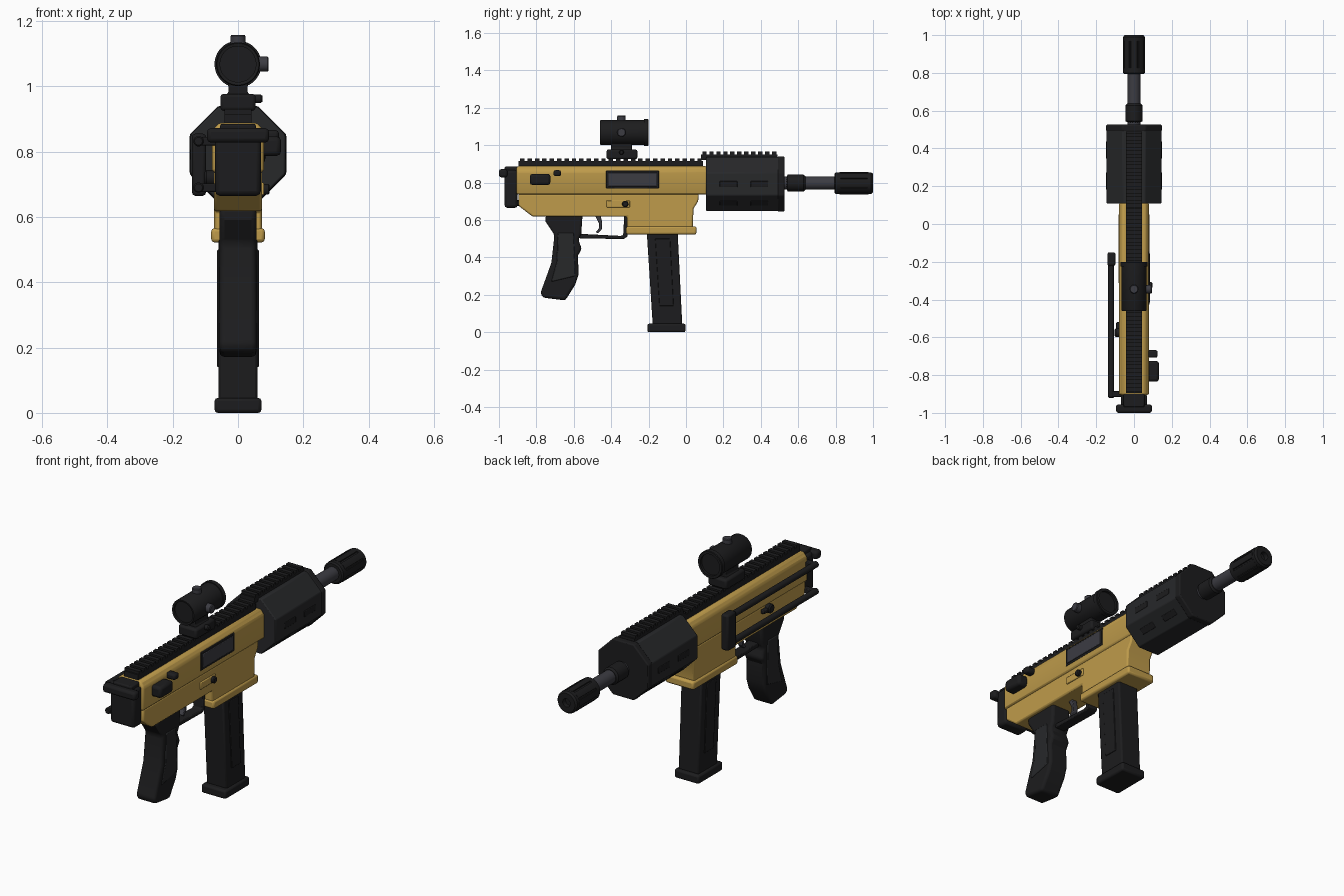
import bpy, bmesh, math
from mathutils import Vector, Matrix

if "Cube" in bpy.data.objects:
    bpy.data.objects.remove(bpy.data.objects["Cube"])


def material(name, r, g, b):
    m = bpy.data.materials.new(name)
    m.diffuse_color = (r, g, b, 1)
    m.use_nodes = True
    m.node_tree.nodes["Principled BSDF"].inputs["Base Color"].default_value = m.diffuse_color
    return m


TAN = material("tan", 0.52, 0.33, 0.07)
BLACK = material("black", 0.012, 0.012, 0.013)
DARK = material("dark_polymer", 0.02, 0.021, 0.023)
STEEL = material("steel", 0.045, 0.045, 0.055)


def finish(bm, name, mat, bevel=0.0, segs=2):
    bmesh.ops.recalc_face_normals(bm, faces=bm.faces)
    me = bpy.data.meshes.new(name)
    bm.to_mesh(me)
    bm.free()
    ob = bpy.data.objects.new(name, me)
    bpy.context.collection.objects.link(ob)
    me.materials.append(mat)
    if bevel:
        b = ob.modifiers.new("bevel", 'BEVEL')
        b.width, b.segments, b.limit_method = bevel, segs, 'ANGLE'
        b.angle_limit = math.radians(35)
    bpy.ops.object.select_all(action='DESELECT')
    bpy.context.view_layer.objects.active = ob
    ob.select_set(True)
    bpy.ops.object.shade_smooth_by_angle(angle=math.radians(32))
    return ob


def prism(name, pts, a, b, mat, axis='X', bevel=0.008, segs=2):
    """Extrude a (y,z) outline along x, or an (x,z) outline along y."""
    bm = bmesh.new()
    def put(p, t): return (t, p[0], p[1]) if axis == 'X' else (p[0], t, p[1])
    lo = [bm.verts.new(put(p, a)) for p in pts]
    hi = [bm.verts.new(put(p, b)) for p in pts]
    bm.faces.new(lo)
    bm.faces.new(hi)
    for i in range(len(pts)):
        j = (i + 1) % len(pts)
        bm.faces.new((lo[i], lo[j], hi[j], hi[i]))
    return finish(bm, name, mat, bevel, segs)


def box(name, x, y, z, mat, bevel=0.006):
    return prism(name, [(y[0], z[0]), (y[1], z[0]), (y[1], z[1]), (y[0], z[1])],
                 x[0], x[1], mat, bevel=bevel)


def lathe(name, prof, origin, axis, mat, n=24):
    """Revolve (distance, radius) pairs about an axis through origin."""
    bm = bmesh.new()
    m = Matrix.Translation(origin) @ Vector((0, 0, 1)).rotation_difference(Vector(axis)).to_matrix().to_4x4()
    rings = [[bm.verts.new(m @ Vector((r * math.cos(2 * math.pi * (i + .5) / n),
                                       r * math.sin(2 * math.pi * (i + .5) / n), d)))
              for i in range(n)] for d, r in prof]
    for p, q in zip(rings, rings[1:]):
        for i in range(n):
            j = (i + 1) % n
            bm.faces.new((p[i], p[j], q[j], q[i]))
    bm.faces.new(rings[0])
    bm.faces.new(rings[-1])
    return finish(bm, name, mat)


def rail(name, y0, y1, z0, z1, pitch=0.039):
    """Toothed accessory rail as one stepped profile."""
    n = round((y1 - y0) / pitch)
    p = (y1 - y0) / n
    zt = z1 - 0.014
    pts = [(y1, z0), (y0, z0)]
    for i in range(n):
        y = y0 + i * p
        pts += [(y, zt), (y + p * .2, zt), (y + p * .2, z1), (y + p * .8, z1), (y + p * .8, zt)]
    pts.append((y1, zt))
    prism(name, pts, -0.042, 0.042, BLACK, bevel=0)


# receiver
prism("upper_receiver", [(-.075, .735), (.075, .735), (.08, .745), (.08, .862), (.06, .888),
                         (-.06, .888), (-.08, .862), (-.08, .745)], -.905, .112, TAN, 'Y', .01)
prism("lower_receiver", [(-.895, .74), (-.895, .675), (-.82, .618), (-.315, .618), (-.315, .55),
                         (.036, .55), (.04, .66), (.065, .70), (.068, .74)], -.074, .074, TAN)
box("magwell_flange", (-.082, .082), (-.32, .056), (.522, .566), TAN, .01)
rail("receiver_rail", -.895, .092, .883, .93)
box("ejection_port_frame", (.07, .082), (-.427, -.145), (.768, .864), BLACK, .003)
box("ejection_port_cover", (.07, .086), (-.415, -.157), (.779, .853), STEEL, .003)
box("release_lever", (.06, .08), (-.425, -.30), (.667, .705), TAN, .004)
lathe("release_button", [(0, .017), (.028, .017), (.032, .012)], (.065, -.325, .685), (1, 0, 0), BLACK, 16)
box("charging_knob", (.07, .132), (-.835, -.725), (.787, .847), BLACK, .014)
box("charging_stop", (.07, .125), (-.708, -.668), (.834, .866), BLACK, .01)
lathe("left_selector", [(0, .024), (.026, .024), (.032, .018)], (-.07, -.575, .72), (-1, 0, 0), BLACK, 16)
box("left_selector_lever", (-.094, -.07), (-.59, -.52), (.708, .728), BLACK, .004)

# rear cap
box("rear_cap", (-.07, .07), (-.97, -.9), (.665, .866), BLACK, .014)
box("rear_cap_bar", (-.095, .095), (-1.0, -.955), (.828, .872), BLACK, .012)
box("rear_cap_neck", (-.055, .055), (-.97, -.89), (.835, .885), BLACK)

# folded stock on the left side
for tag, z in (("top", .832), ("bottom", .69)):
    lathe(tag + "_stock_rod", [(-.92, .012), (-.915, .016), (-.19, .016)], (-.121, 0, z), (0, 1, 0), BLACK, 16)
    box(tag + "_stock_bracket", (-.118, -.06), (-.915, -.885), (z - .013, z + .013), BLACK, .004)
box("butt_plate", (-.141, -.098), (-.222, -.15), (.665, .855), BLACK, .01)

# handguard
octagon = [(.06, .937), (.145, .852), (.145, .732), (.06, .647)]
octagon += [(-x, z) for x, z in reversed(octagon)]
prism("handguard", octagon, .108, .5, DARK, 'Y', .005)
prism("handguard_end_ring", [(x * 1.02, .792 + (z - .792) * 1.02) for x, z in octagon],
      .49, .526, BLACK, 'Y', .006)
for s, side in ((1, "right"), (-1, "left")):
    for i, y in enumerate((.18, .345)):
        box(f"{side}_vent_{i}", sorted((s * .13, s * .147)), (y, y + .095), (.775, .808), BLACK, .003)
        lower = box(f"{side}_lower_vent_{i}", sorted((s * .13, s * .147)), (y, y + .095), (.775, .808), BLACK, .003)
        c = Vector((0, 0, .792))
        lower.matrix_world = (Matrix.Translation(c) @ Matrix.Rotation(s * math.pi / 4, 4, 'Y')
                              @ Matrix.Translation(-c))
rail("handguard_rail", .08, .49, .922, .965)

# barrel and fluted muzzle piece
C = (0, 0, .797)
lathe("barrel", [(.5, .035), (.81, .035)], C, (0, 1, 0), STEEL)
lathe("barrel_nut", [(.52, .034), (.538, .034), (.544, .046), (.628, .046), (.638, .038)], C, (0, 1, 0), BLACK, 16)
flutes = []
for k in range(8):
    for da, r in ((-17, .058), (0, .0595), (17, .058), (19, .053), (26, .053)):
        a = math.radians(k * 45 + da)
        flutes.append((r * math.cos(a), .797 + r * math.sin(a)))
prism("muzzle_body", flutes, .82, .975, BLACK, 'Y', 0)
lathe("muzzle_front", [(.97, .058), (.99, .058), (1.0, .05), (1.0, .022), (.96, .022)], C, (0, 1, 0), BLACK)
lathe("muzzle_rear", [(.793, .05), (.80, .058), (.825, .058)], C, (0, 1, 0), BLACK)

# magazine
prism("magazine", [(-.21, .54), (-.045, .54), (-.02, .04), (-.178, .04)], -.06, .06, BLACK)
prism("magazine_side_panel", [(-.165, .5), (-.085, .5), (-.066, .14), (-.142, .14)], -.064, .064, BLACK, bevel=.003)
box("magazine_base", (-.072, .072), (-.207, -.002), (0, .046), BLACK, .01)

# grip
prism("grip", [(-.75, .63), (-.553, .63), (-.56, .525), (-.576, .495), (-.557, .445), (-.578, .41),
               (-.574, .31), (-.592, .255), (-.645, .17), (-.765, .185), (-.778, .21), (-.72, .37),
               (-.703, .52), (-.75, .59)], -.056, .056, BLACK, bevel=.016, segs=3)
prism("grip_side_panel", [(-.685, .53), (-.6, .53), (-.592, .3), (-.72, .27), (-.69, .38)],
      -.06, .06, DARK, bevel=.004)

# trigger and guard
prism("trigger_guard", [(-.57, .526), (-.57, .502), (-.335, .498), (-.313, .51), (-.313, .625),
                        (-.33, .625), (-.336, .52), (-.35, .515)], -.028, .028, BLACK, bevel=.004)
prism("trigger", [(-.49, .63), (-.458, .63), (-.448, .585), (-.45, .55), (-.47, .528), (-.482, .535),
                  (-.466, .555), (-.464, .58)], -.014, .014, STEEL, bevel=.003)

# sight
S = (0, 0, 1.068)
lathe("sight_tube", [(-.448, .045), (-.448, .055), (-.458, .055), (-.46, .064), (-.455, .067), (-.225, .067),
                     (-.225, .072), (-.203, .072), (-.2, .069), (-.2, .056), (-.212, .056)], S, (0, 1, 0), BLACK, 32)
lathe("sight_top_turret", [(.05, .023), (.086, .023), (.09, .02)], (0, -.345, 1.068), (0, 0, 1), STEEL)
lathe("sight_side_turret", [(.05, .023), (.09, .023), (.094, .02)], (0, -.345, 1.068), (1, 0, 0), STEEL)
prism("sight_neck", [(-.04, .968), (.04, .968), (.028, .985), (.032, 1.02), (-.032, 1.02), (-.028, .985)],
      -.4, -.29, BLACK, 'Y', .004)
box("sight_base", (-.054, .054), (-.425, -.26), (.925, .977), BLACK, .01)
lathe("sight_clamp_screw", [(.04, .013), (.07, .013), (.075, .009)], (0, -.345, .962), (1, 0, 0), BLACK, 16)
